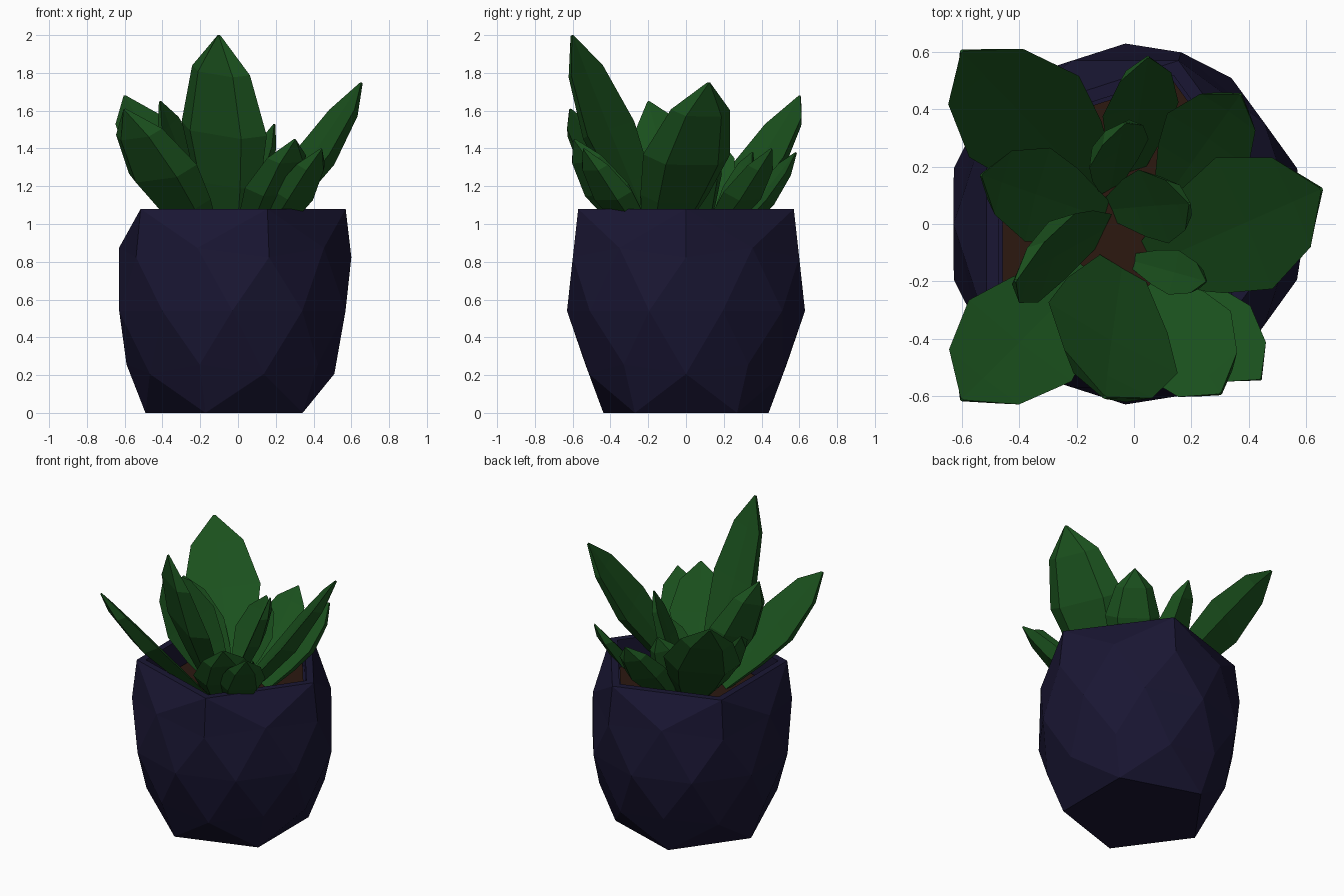
import bpy, bmesh
from math import cos, sin, radians
from mathutils import Vector

if "Cube" in bpy.data.objects:
    bpy.data.objects.remove(bpy.data.objects["Cube"])

CX = -0.03  # pot axis


def material(name, rgb):
    m = bpy.data.materials.new(name)
    m.diffuse_color = (*rgb, 1)
    m.use_nodes = True
    m.node_tree.nodes["Principled BSDF"].inputs["Base Color"].default_value = m.diffuse_color
    return m


POT = material("dark_glaze", (0.010, 0.008, 0.033))
SOIL = material("brown_soil", (0.025, 0.009, 0.005))
GREEN = material("leaf_green", (0.011, 0.085, 0.013))


def finish(bm, name, mat):
    bmesh.ops.recalc_face_normals(bm, faces=bm.faces)
    me = bpy.data.meshes.new(name)
    bm.to_mesh(me)
    bm.free()
    me.materials.append(mat)
    ob = bpy.data.objects.new(name, me)
    bpy.context.collection.objects.link(ob)
    return ob


# Pot: faceted icosphere without poles, each ring set to its own radius
RADII = {-0.9: 0.46, -0.5: 0.54, -0.4: 0.56, 0.0: 0.63, 0.4: 0.63, 0.5: 0.60, 0.9: 0.60}
bm = bmesh.new()
bmesh.ops.create_icosphere(bm, subdivisions=2, radius=1)
bmesh.ops.delete(bm, geom=[v for v in bm.verts if abs(v.co.z) > 0.95], context='VERTS')
for v in bm.verts:
    r = RADII[round(v.co.z, 1) + 0.0]
    k = r / v.co.xy.length
    v.co = (CX + v.co.x * k, v.co.y * k, 0.54 + v.co.z * 0.54 / 0.85065)
bmesh.ops.holes_fill(bm, edges=[e for e in bm.edges if e.is_boundary], sides=5)
bmesh.ops.recalc_face_normals(bm, faces=bm.faces)
# Rim lip and hollow
top = max(bm.faces, key=lambda f: f.calc_center_median().z)
bmesh.ops.inset_region(bm, faces=[top], thickness=0.055)
inner = bmesh.ops.extrude_discrete_faces(bm, faces=[top])["faces"][0]
bmesh.ops.translate(bm, verts=inner.verts, vec=(0, 0, -0.2))
finish(bm, "pot", POT)

# Soil: pentagon just above the floor of the hollow
bm = bmesh.new()
bm.faces.new([bm.verts.new((CX + 0.53 * cos(radians(72 * i)), 0.53 * sin(radians(72 * i)), 0.9))
              for i in range(5)])
finish(bm, "soil", SOIL)

# Leaf profile: position along the leaf, relative width, relative thickness
PROFILE = [(0, 0.35, 0.4), (0.3, 0.78, 0.8), (0.55, 1.0, 1.0), (0.83, 0.68, 0.65), (1, 0.03, 0.12)]


def leaf(name, base, tip, half, angle):
    """Thick pointed leaf; angle is the heading of its width direction."""
    base, tip = Vector((*base, 0.9)), Vector(tip)
    axis = (tip - base).normalized()
    side = Vector((cos(radians(angle)), sin(radians(angle)), 0))
    side = (side - axis * side.dot(axis)).normalized()
    up = side.cross(axis)
    if up.z < 0:
        up = -up
    bm = bmesh.new()
    rings = []
    for t, w, d in PROFILE:
        c = base.lerp(tip, t)
        w, d = w * half, d * (0.04 + 0.2 * half)
        rings.append([bm.verts.new(c + side * a * w + up * b * d)
                      for a, b in ((-1, 0), (0, -0.12 if t < 1 else 0), (1, 0), (0.6, -1), (-0.6, -1))])
    for r, s in zip(rings, rings[1:]):
        for i in range(5):
            j = (i + 1) % 5
            bm.faces.new((r[i], r[j], s[j], s[i]))
    bm.faces.new(rings[0])
    bm.faces.new(rings[-1])
    finish(bm, name, GREEN)


# Leaves: base (x, y), tip, half width, width heading
LEAVES = {
    "front_tall": ((-0.04, -0.15), (-0.10, -0.60, 2.00), 0.26, -32),
    "back_left": ((-0.12, 0.10), (-0.60, 0.60, 1.68), 0.24, 31),
    "front_left": ((-0.15, -0.16), (-0.60, -0.61, 1.61), 0.23, -33),
    "right": ((0.06, -0.14), (0.65, 0.12, 1.75), 0.25, 113),
    "back_right": ((0.12, 0.10), (0.37, 0.45, 1.40), 0.17, -32),
    "back": ((-0.01, 0.18), (0.05, 0.58, 1.38), 0.14, 22),
    "front_right": ((0.05, -0.21), (0.30, -0.59, 1.45), 0.19, 40),
    "front_right_low": ((0.12, -0.20), (0.44, -0.54, 1.40), 0.15, 42),
    "left_inner": ((-0.10, 0.02), (-0.53, 0.17, 1.45), 0.17, 78),
    "left_front_inner": ((-0.10, -0.02), (-0.41, -0.20, 1.65), 0.18, 62),
    "back_inner": ((-0.08, 0.12), (-0.03, 0.35, 1.38), 0.12, 32),
    "right_inner": ((-0.08, 0.05), (0.19, 0.07, 1.53), 0.14, 115),
    "small_inner": ((0.0, -0.13), (0.25, -0.20, 1.22), 0.08, 80),
}
for name, args in LEAVES.items():
    leaf("leaf_" + name, *args)
